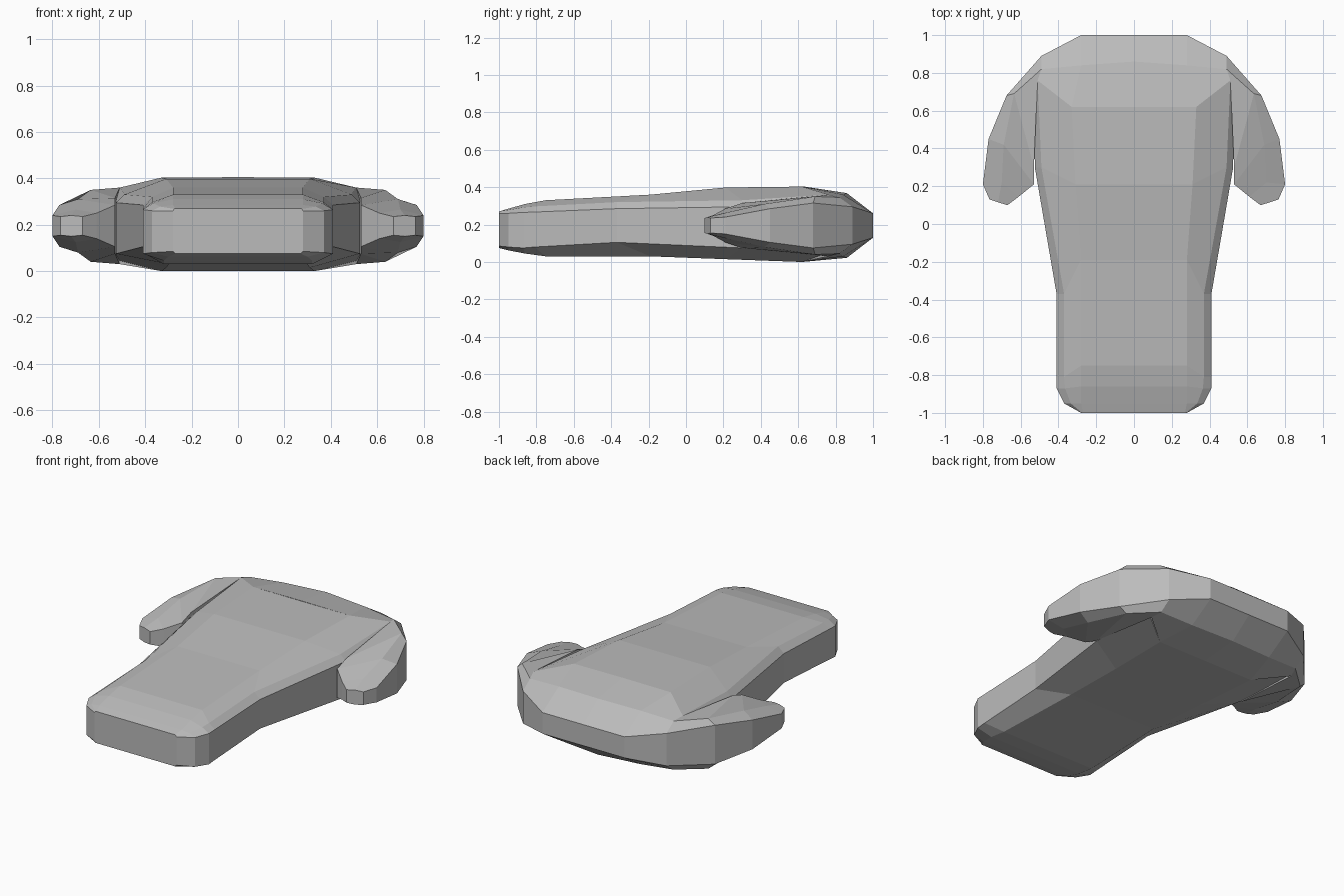
import bpy, bmesh

old = bpy.data.objects.get("Cube")
if old:
    bpy.data.objects.remove(old)

grey = bpy.data.materials.new("plain_grey")
grey.use_nodes = True
grey.diffuse_color = (0.5, 0.5, 0.5, 1)
grey.node_tree.nodes["Principled BSDF"].inputs["Base Color"].default_value = (0.5, 0.5, 0.5, 1)


def loft(name, rings):
    """Skin a row of closed rings and cap both ends."""
    bm = bmesh.new()
    loops = [[bm.verts.new(p) for p in ring] for ring in rings]
    for a, b in zip(loops, loops[1:]):
        for i in range(len(a)):
            j = (i + 1) % len(a)
            bm.faces.new((a[i], a[j], b[j], b[i]))
    bm.faces.new(loops[0])
    bm.faces.new(loops[-1])
    bmesh.ops.recalc_face_normals(bm, faces=bm.faces)
    mesh = bpy.data.meshes.new(name)
    bm.to_mesh(mesh)
    bm.free()
    mesh.materials.append(grey)
    obj = bpy.data.objects.new(name, mesh)
    bpy.context.collection.objects.link(obj)
    return obj


def body_ring(y, lean, crown, shoulder, wall, low, base):
    """Ten-sided section; lean slides its sides along y."""
    side = y + lean
    half = [(crown[0], y, crown[1]), (shoulder[0], side, shoulder[1]),
            (wall[0], side, wall[1]), (wall[0], side, low), (base[0], y, base[1])]
    return half + [(-x, yy, z) for x, yy, z in reversed(half)]


# Tapering body, from the blunt front end to inside the head
loft("body", [
    body_ring(-1.0, 0, (.27, .27), (.275, .268), (.28, .26), .085, (.27, .075)),
    body_ring(-.95, 0, (.28, .285), (.335, .278), (.37, .26), .08, (.30, .062)),
    body_ring(-.86, -.01, (.28, .31), (.365, .292), (.41, .265), .075, (.32, .045)),
    body_ring(-.75, -.06, (.28, .33), (.37, .297), (.41, .267), .08, (.32, .03)),
    body_ring(-.19, -.18, (.28, .36), (.37, .32), (.41, .285), .105, (.30, .03)),
    body_ring(.21, .09, (.31, .398), (.49, .33), (.525, .295), .075, (.31, .015)),
    body_ring(.62, .14, (.33, .403), (.51, .36), (.53, .34), .05, (.33, .0)),
])


def head_ring(outer, ridge, inner):
    """Six-sided section, mirrored top to bottom."""
    top = [outer, ridge, inner]
    return top + [(x, y, max(0, .39 - z)) for x, y, z in reversed(top)]


# Crescent head: centre section, then one side out to the arm tip
centre = head_ring((0, 1, .26), (0, .86, .368), (0, .62, .405))
side = [
    head_ring((.28, 1, .26), (.28, .84, .36), (.33, .62, .403)),
    head_ring((.49, .89, .295), (.49, .82, .345), (.51, .76, .36)),
    head_ring((.675, .68, .315), (.635, .69, .35), (.53, .30, .315)),
    head_ring((.77, .45, .285), (.69, .42, .31), (.53, .21, .285)),
    head_ring((.80, .21, .24), (.70, .22, .265), (.61, .145, .25)),
    head_ring((.765, .13, .235), (.72, .115, .24), (.67, .10, .235)),
]
mirrored = [[(-x, y, z) for x, y, z in ring] for ring in reversed(side)]
loft("head_and_arms", mirrored + [centre] + side)
